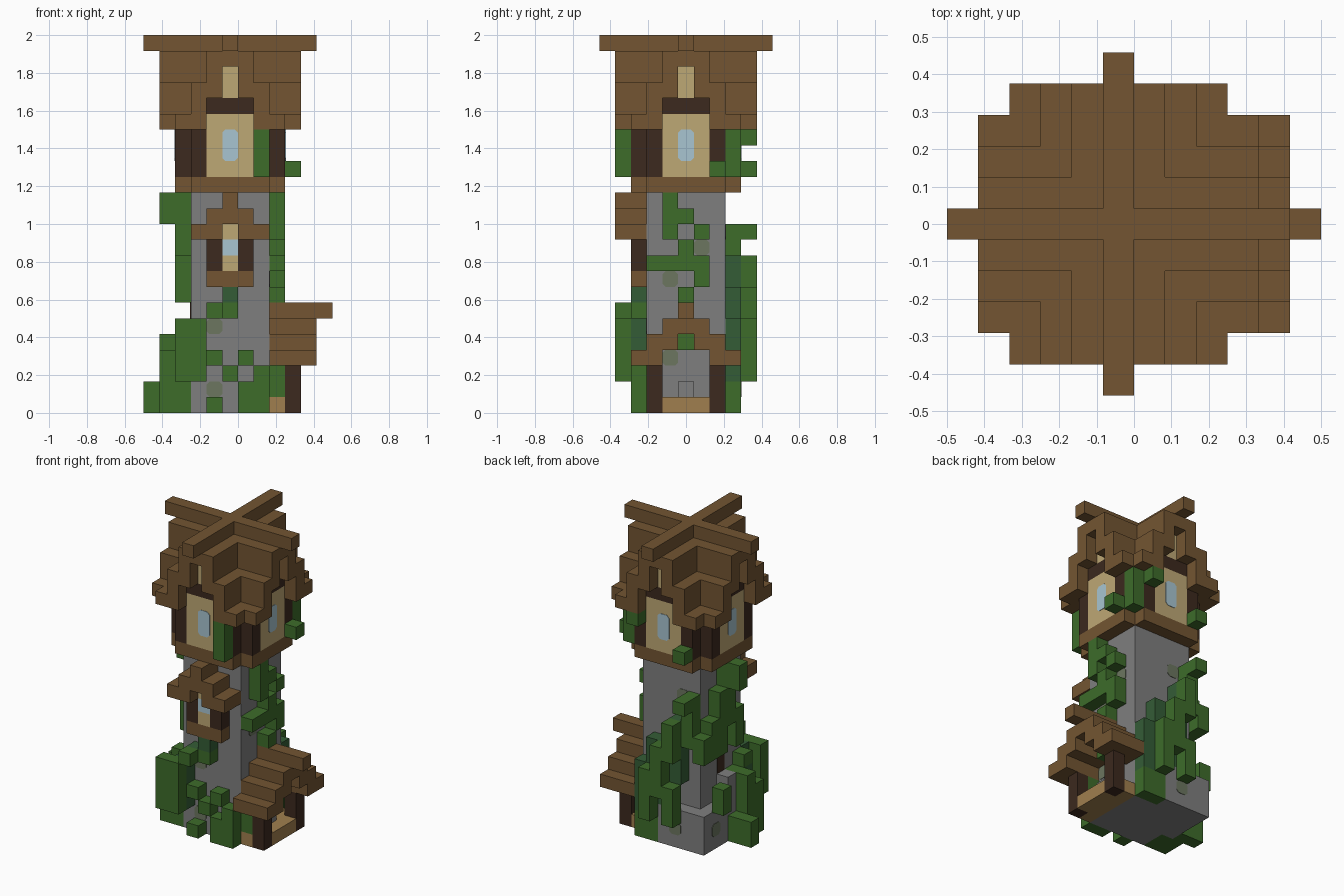
import bpy
import bmesh
from mathutils import Matrix, Vector

if "Cube" in bpy.data.objects:
    bpy.data.objects.remove(bpy.data.objects["Cube"])

UNIT = 1 / 12
ORIGIN = Vector((-0.5, 0, 0.5))


def material(name, red, green, blue):
    def linear(value):
        value /= 255
        return ((value + 0.055) / 1.055) ** 2.4
    colour = (linear(red), linear(green), linear(blue), 1)
    mat = bpy.data.materials.new(name)
    mat.use_nodes = True
    mat.diffuse_color = colour
    shader = mat.node_tree.nodes["Principled BSDF"]
    shader.inputs["Base Color"].default_value = colour
    shader.inputs["Roughness"].default_value = 0.9
    return mat


stone = material("stone grey", 127, 127, 127)
timber = material("roof brown", 115, 85, 50)
dark_wood = material("dark wood", 60, 41, 30)
plaster = material("tan plaster", 190, 168, 117)
planks = material("light planks", 160, 127, 78)
leaf = material("leaf green", 61, 108, 42)
shade_leaf = material("deep leaf green", 52, 92, 54)
moss = material("moss", 108, 118, 96)
glass = material("pale glass", 168, 197, 209)

cells = {}
part_material = {}


def fill(part, mat, xs, ys, zs):
    """Fill an inclusive block of cells; later parts replace earlier ones."""
    part_material[part] = mat
    for x in range(xs[0], xs[1] + 1):
        for y in range(ys[0], ys[1] + 1):
            for z in range(zs[0], zs[1] + 1):
                cells[x, y, z] = part


def fill_turned(part, mat, across, along, zs):
    """Fill the same block on all four sides of the tower."""
    low, high = along
    for side in ((low, high), (-high, -low)):
        fill(part, mat, across, side, zs)
        fill(part, mat, side, across, zs)


def columns(part, mat, stems):
    for x, y, low, high in stems:
        part_material[part] = mat
        for z in range(low, high + 1):
            cells.setdefault((x, y, z), part)


# Stone shaft, with a broken plinth at the back corner
fill("tower_shaft", stone, (-2, 2), (-2, 2), (0, 13))
fill("plinth", stone, (-3, 0), (3, 3), (0, 2))
fill("plinth", stone, (-3, -3), (1, 2), (0, 2))
fill("plinth", stone, (-3, -3), (0, 0), (0, 4))
fill("door_step", stone, (3, 3), (0, 0), (1, 1))

# Platform with notched corners
fill("upper_platform", timber, (-3, 3), (-2, 2), (14, 14))
fill("upper_platform", timber, (-2, 2), (-3, 3), (14, 14))

# Crossed gable roofs: tier distance from the ridge, and its height span
roof_tiers = ((0, 22, 22), (1, 20, 22), (2, 18, 20), (3, 18, 18))
for offset, low, high in roof_tiers:
    for s in (-offset, offset):
        fill("gable_roof", timber, (s, s), (-4, 4), (low, high))
        fill("gable_roof", timber, (-4, 4), (s, s), (low, high))
fill("ridge_beams", timber, (0, 0), (-5, 5), (23, 23))
fill("ridge_beams", timber, (-5, 5), (0, 0), (23, 23))

# Upper room: posts, plaster panels, lintels and gable slots
fill("room_core", dark_wood, (-2, 2), (-2, 2), (15, 17))
fill("attic_core", dark_wood, (-1, 1), (-1, 1), (18, 21))
for s in (-2, 2):
    fill_turned("room_posts", dark_wood, (s, s), (3, 3), (15, 17))
fill_turned("wall_panels", plaster, (-1, 1), (3, 3), (15, 18))
fill_turned("lintels", dark_wood, (-1, 1), (3, 3), (19, 19))
fill_turned("gable_panels", plaster, (0, 0), (3, 3), (20, 21))

# Small bay window on the front with its own awning
fill("bay_sill", timber, (-1, 1), (-3, -3), (8, 8))
fill("bay_posts", dark_wood, (-1, 1), (-3, -3), (9, 10))
fill("bay_panel", plaster, (0, 0), (-3, -3), (9, 11))
fill("bay_glass", glass, (0, 0), (-3, -3), (10, 10))
fill("bay_awning", timber, (-1, 1), (-4, -3), (12, 12))
fill("bay_awning", timber, (0, 0), (-4, -3), (13, 13))
for side in ((-2, -1), (1, 2)):
    fill("bay_awning", timber, side, (-4, -3), (11, 11))

# Porch on the side
fill("porch_floor", planks, (3, 4), (-2, 2), (0, 0))
for s in (-2, 2):
    fill("porch_posts", dark_wood, (4, 4), (s, s), (0, 2))
for step in range(3):
    inner, outer, z = step, step + 1, 5 - step
    for side in ((inner, outer), (-outer, -inner)):
        fill("porch_roof", timber, (3, 5), side, (z, z))
fill("porch_ridge", timber, (3, 6), (0, 0), (6, 6))

# Climbing plants, as stems of x, y, lowest and highest cell
columns("shaded_ivy", shade_leaf, (
    (-3, -2, 2, 4), (0, -3, 7, 7), (-2, -3, 2, 5), (-1, -3, 6, 6),
    (2, 3, 2, 5), (1, 3, 2, 7), (0, 3, 3, 7), (-1, 3, 5, 9)))
columns("front_ivy", leaf, (
    (-1, -3, 0, 0), (1, -3, 0, 1), (0, -3, 2, 2), (-1, -3, 3, 3),
    (1, -3, 3, 3), (2, -3, 0, 2), (0, -3, 6, 6), (-3, -4, 2, 5),
    (-2, -4, 2, 5), (-1, -4, 6, 6), (-3, -2, 0, 5)))
columns("door_side_ivy", leaf, (
    (3, -1, 11, 13), (3, 0, 12, 12), (3, 1, 11, 11), (3, 0, 10, 10),
    (3, -2, 9, 9), (3, -1, 9, 9), (3, 0, 9, 9), (3, 1, 8, 9),
    (3, 0, 7, 7), (3, 0, 4, 4), (3, -2, 1, 2)))
columns("far_side_ivy", leaf, (
    (-4, -1, 0, 4), (-3, -1, 0, 4), (-4, -2, 0, 3), (-5, 0, 0, 1),
    (-4, 0, 0, 1), (-3, -1, 7, 9), (-3, 0, 9, 13), (-4, 0, 12, 13),
    (-3, 1, 7, 11), (-3, 2, 7, 9), (-4, 2, 3, 4)))
columns("back_ivy", leaf, (
    (2, 3, 0, 1), (1, 3, 0, 1), (1, 4, 2, 5), (0, 4, 4, 7), (-1, 4, 7, 9),
    (-2, 3, 8, 11), (-2, 4, 11, 11), (-1, 4, 2, 4), (-3, 3, 7, 8)))
columns("room_ivy", leaf, (
    (2, -4, 15, 17), (3, 3, 15, 17), (2, 4, 17, 17), (4, 2, 15, 15),
    (-2, 4, 15, 15)))


def finish(name, bm, mat):
    mesh = bpy.data.meshes.new(name)
    bm.to_mesh(mesh)
    bm.free()
    mesh.materials.append(mat)
    obj = bpy.data.objects.new(name, mesh)
    bpy.context.collection.objects.link(obj)


def build_part(part):
    """Skin the part's cells, leaving out faces buried against others."""
    bm = bmesh.new()
    for cell in [c for c, owner in cells.items() if owner == part]:
        centre = Vector(cell)
        for axis in range(3):
            for sign in (-1, 1):
                normal = Vector((0, 0, 0))
                normal[axis] = sign
                if tuple(int(v) for v in centre + normal) in cells:
                    continue
                u, v = Vector((0, 0, 0)), Vector((0, 0, 0))
                u[(axis + 1) % 3] = 0.5
                v[(axis + 2) % 3] = 0.5 * sign
                middle = centre + normal / 2 + ORIGIN
                corners = (-u - v, u - v, u + v, -u + v)
                bm.faces.new([bm.verts.new((middle + c) * UNIT) for c in corners])
    bmesh.ops.remove_doubles(bm, verts=bm.verts, dist=UNIT / 100)
    finish(part, bm, part_material[part])


for part in part_material:
    build_part(part)


def plate(name, mat, centre, normal, width, height, cut=0.2):
    """Thin upright plate with clipped corners, lying on a wall."""
    normal = Vector(normal)
    across = Vector((0, 0, 1)).cross(normal)
    w, h = width / 2, height / 2
    outline = []
    for a, b in ((1, 1), (-1, 1), (-1, -1), (1, -1)):
        pair = [(a * w, b * (h - cut)), (a * (w - cut), b * h)]
        outline += pair if a == b else pair[::-1]
    base = Vector(centre) + ORIGIN
    bm = bmesh.new()
    verts = [bm.verts.new((base + across * a + Vector((0, 0, b))) * UNIT)
             for a, b in outline]
    face = bm.faces.new(verts)
    raised = bmesh.ops.extrude_face_region(bm, geom=[face])
    lifted = [v for v in raised["geom"] if isinstance(v, bmesh.types.BMVert)]
    bmesh.ops.translate(bm, verts=lifted, vec=normal * 0.003)
    bmesh.ops.recalc_face_normals(bm, faces=bm.faces)
    finish(name, bm, mat)


# One tall window in each wall panel
for turn in range(4):
    out = Matrix.Rotation(turn * 1.5707963, 3, "Z") @ Vector((0, -1, 0))
    plate("room_window", glass, out * 3.5 + Vector((0, 0, 16.5)), out, 1, 2)

# Moss patches and a dark slit in the shaft
front, side, back, far = (0, -1, 0), (1, 0, 0), (0, 1, 0), (-1, 0, 0)
for spot, facing in (((-1, -2.5, 5), front), ((-1, -2.5, 1), front),
                     ((2.5, 1, 10), side), ((2.5, -1, 8), side),
                     ((2.5, -1, 3), side), ((-1, 2.5, 11), back),
                     ((-1, 3.5, 1), back), ((-3.5, 2, 1), far)):
    plate("moss_patch", moss, spot, facing, 1, 1)
plate("wall_slit", dark_wood, (-2.5, 0, 5.5), far, 0.9, 2, 0.01)
